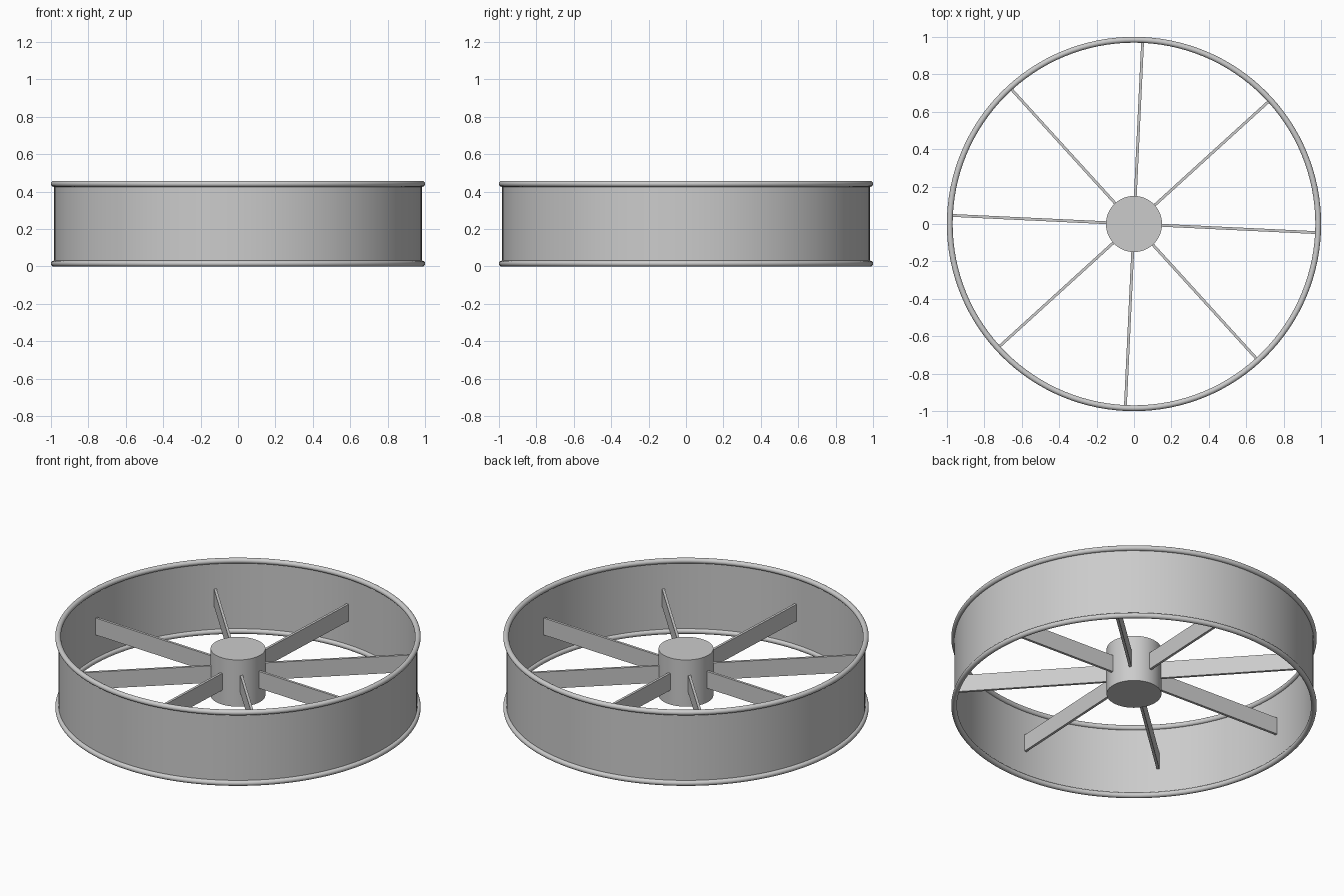
import bpy, math

if "Cube" in bpy.data.objects:
    bpy.data.objects.remove(bpy.data.objects["Cube"])

R, TUBE, H = 0.985, 0.0155, 0.457   # rim radius, bead radius, total height
MID = H / 2
N_SPOKES, TILT = 8, math.radians(-2.7)


def smooth(obj, angle=35):
    bpy.ops.object.select_all(action='DESELECT')
    obj.select_set(True)
    bpy.context.view_layer.objects.active = obj
    bpy.ops.object.shade_smooth_by_angle(angle=math.radians(angle))


# Thin rim band: open single-sheet cylinder facing inward
bpy.ops.mesh.primitive_cylinder_add(vertices=128, radius=R - 0.002, depth=H - 2 * TUBE,
                                    end_fill_type='NOTHING', location=(0, 0, MID))
band = bpy.context.object
band.name = "rim_band"
band.data.flip_normals()
smooth(band)

# Rounded beads along both rim edges
for name, z in (("lower_bead", TUBE), ("upper_bead", H - TUBE)):
    bpy.ops.mesh.primitive_torus_add(major_radius=R, minor_radius=TUBE, major_segments=128,
                                     minor_segments=16, location=(0, 0, z))
    bead = bpy.context.object
    bead.name = name
    smooth(bead, 60)

# Central hub
bpy.ops.mesh.primitive_cylinder_add(vertices=64, radius=0.15, depth=0.282, location=(0, 0, MID))
hub = bpy.context.object
hub.name = "hub"
smooth(hub)

# Flat upright spokes from hub to band
INNER, OUTER = 0.14, 0.98
for i in range(N_SPOKES):
    a = TILT + i * math.tau / N_SPOKES
    r = (INNER + OUTER) / 2
    bpy.ops.mesh.primitive_cube_add(size=1, rotation=(0, 0, a),
                                    location=(r * math.cos(a), r * math.sin(a), MID - 0.003))
    spoke = bpy.context.object
    spoke.name = f"spoke_{i + 1}"
    spoke.scale = (OUTER - INNER, 0.015, 0.102)
